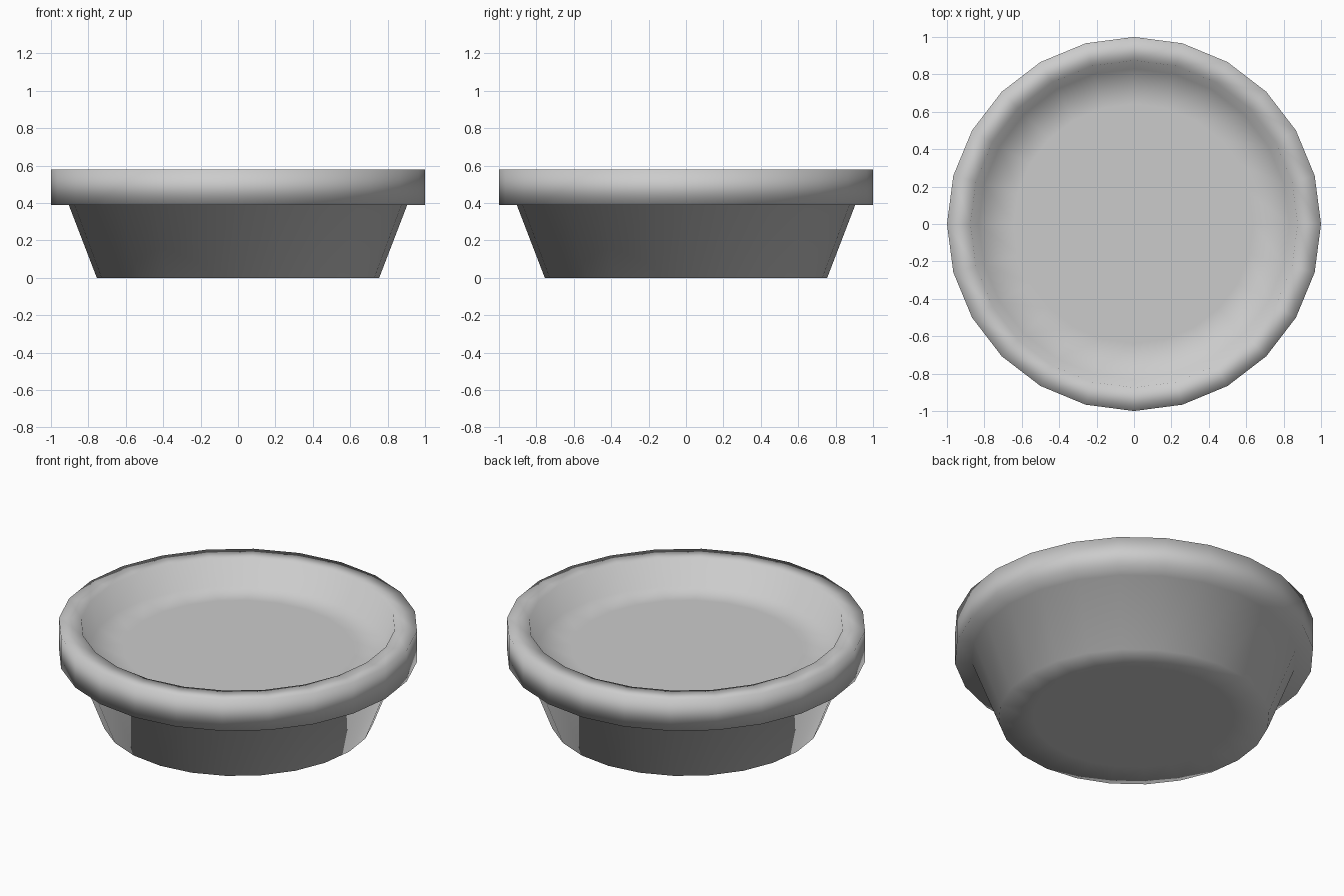
import bpy, bmesh, math

if "Cube" in bpy.data.objects:
    bpy.data.objects.remove(bpy.data.objects["Cube"])

SIDES = 24

# Outer base, wall, overhanging rim, inner wall and raised inner floor
PROFILE = [(0.56, 0), (0.755, 0), (0.905, 0.39), (1, 0.39), (1, 0.58),
           (0.875, 0.58), (0.83, 0.43), (0.64, 0.43)]


def lathe(name, profile):
    bm = bmesh.new()
    rings = [[bm.verts.new((r * math.cos(a), r * math.sin(a), z))
              for a in (2 * math.pi * i / SIDES for i in range(SIDES))]
             for r, z in profile]
    for low, high in zip(rings, rings[1:]):
        for i in range(SIDES):
            j = (i + 1) % SIDES
            bm.faces.new((low[i], low[j], high[j], high[i]))
    # Closed bottom and inner floor
    bm.faces.new(rings[0][::-1])
    bm.faces.new(rings[-1])
    bmesh.ops.recalc_face_normals(bm, faces=bm.faces)
    for f in bm.faces:
        f.smooth = True
    mesh = bpy.data.meshes.new(name)
    bm.to_mesh(mesh)
    bm.free()
    obj = bpy.data.objects.new(name, mesh)
    bpy.context.collection.objects.link(obj)
    return obj


lathe("round_dish", PROFILE)
